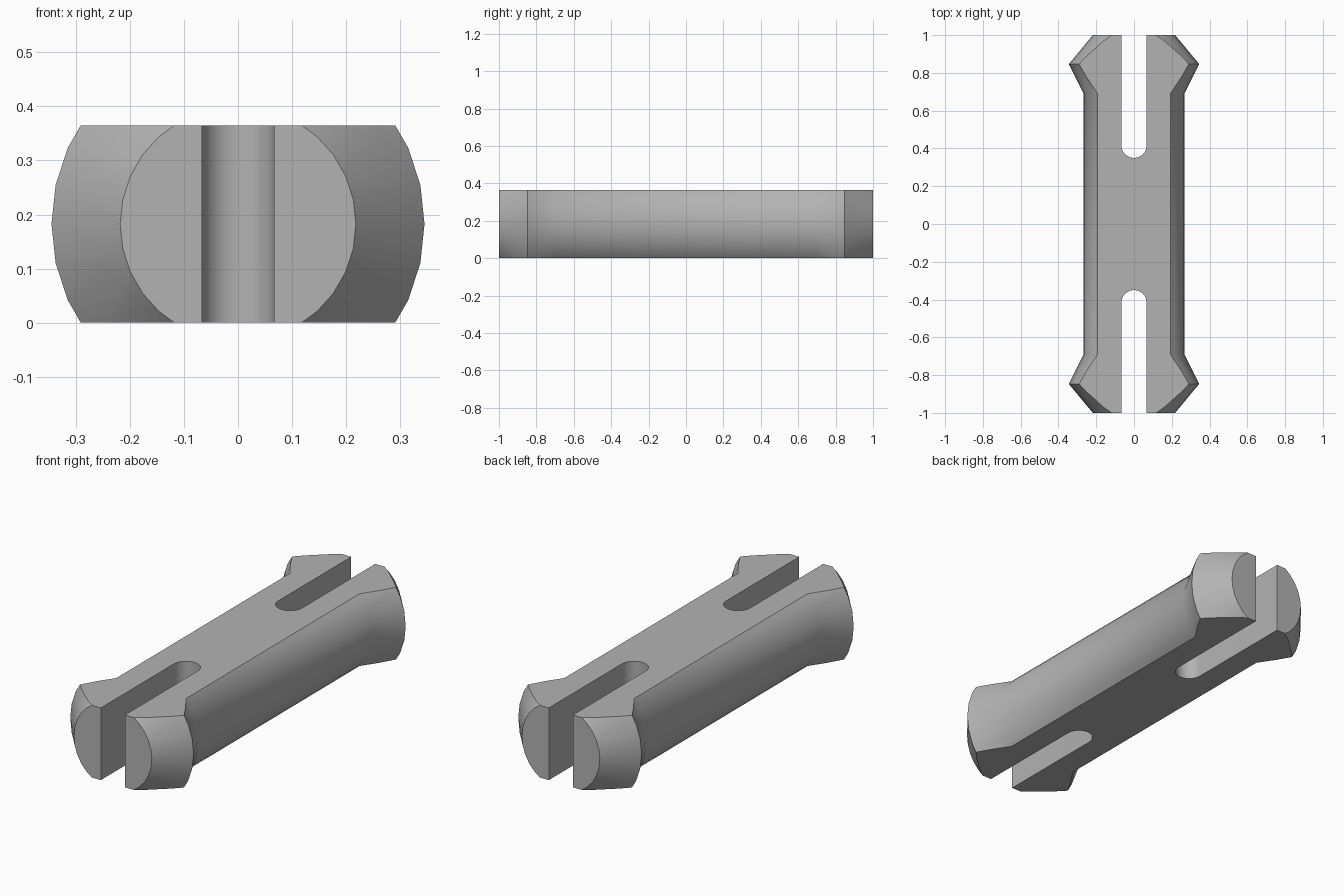
import bpy, bmesh, math
from mathutils import Vector, Matrix

cube = bpy.data.objects.get("Cube")
if cube:
    bpy.data.objects.remove(cube, do_unlink=True)

HEIGHT = 0.365
MID = HEIGHT / 2
SLOT_R = 0.067
SLOT_END = 0.35

grey = bpy.data.materials.new("grey_plastic")
grey.use_nodes = True
colour = (0.45, 0.45, 0.45, 1)
grey.diffuse_color = colour
grey.node_tree.nodes["Principled BSDF"].inputs["Base Color"].default_value = colour


def make_object(name, bm):
    bmesh.ops.recalc_face_normals(bm, faces=bm.faces)
    mesh = bpy.data.meshes.new(name)
    bm.to_mesh(mesh)
    bm.free()
    mesh.materials.append(grey)
    obj = bpy.data.objects.new(name, mesh)
    bpy.context.collection.objects.link(obj)
    return obj


# Turned pin: half profile (radius, y), mirrored, spun around the y axis
half = [(0, -1), (0.218, -1), (0.345, -0.847), (0.268, -0.693)]
profile = half + [(r, -y) for r, y in reversed(half)]
bm = bmesh.new()
verts = [bm.verts.new((r, y, MID)) for r, y in profile]
edges = [bm.edges.new(pair) for pair in zip(verts, verts[1:])]
bmesh.ops.spin(bm, geom=verts + edges, cent=(0, 0, MID), axis=(0, 1, 0),
               angle=math.tau, steps=30, use_duplicate=False)
bmesh.ops.remove_doubles(bm, verts=bm.verts, dist=0.0005)

# Flat top and bottom
for z, direction in ((0, -1), (HEIGHT, 1)):
    cut = bmesh.ops.bisect_plane(
        bm, geom=bm.verts[:] + bm.edges[:] + bm.faces[:], dist=1e-5,
        plane_co=(0, 0, z), plane_no=(0, 0, direction), clear_outer=True)
    rim = [e for e in cut["geom_cut"] if isinstance(e, bmesh.types.BMEdge)]
    bmesh.ops.edgeloop_fill(bm, edges=rim)
# Merge the end fans into single flat faces
bmesh.ops.dissolve_limit(bm, angle_limit=0.01, verts=bm.verts, edges=bm.edges)
pin = make_object("split_snap_pin", bm)


# Round-ended slot cutters at both ends
def slot_cutter(name, side):
    bm = bmesh.new()
    centre = SLOT_END + SLOT_R
    outline = [(SLOT_R, 1.2), (-SLOT_R, 1.2)]
    for i in range(17):
        a = math.pi + math.pi * i / 16
        outline.append((SLOT_R * math.cos(a), centre + SLOT_R * math.sin(a)))
    face = bm.faces.new([bm.verts.new((x, y, -0.1)) for x, y in outline])
    top = bmesh.ops.extrude_face_region(bm, geom=[face])["geom"]
    bmesh.ops.translate(bm, vec=Vector((0, 0, HEIGHT + 0.2)),
                        verts=[v for v in top if isinstance(v, bmesh.types.BMVert)])
    if side < 0:
        bmesh.ops.rotate(bm, verts=bm.verts, matrix=Matrix.Rotation(math.pi, 3, "Z"))
    return make_object(name, bm)


bpy.context.view_layer.objects.active = pin
pin.select_set(True)
for name, side in (("front_slot_cutter", -1), ("back_slot_cutter", 1)):
    cutter = slot_cutter(name, side)
    cutter.hide_render = True
    mod = pin.modifiers.new(name, "BOOLEAN")
    mod.operation = "DIFFERENCE"
    mod.solver = "EXACT"
    mod.object = cutter
    bpy.ops.object.modifier_apply(modifier=mod.name)
    bpy.data.objects.remove(cutter, do_unlink=True)

# Smooth round surfaces, sharp rims
bpy.ops.object.shade_smooth_by_angle(angle=math.radians(30))
